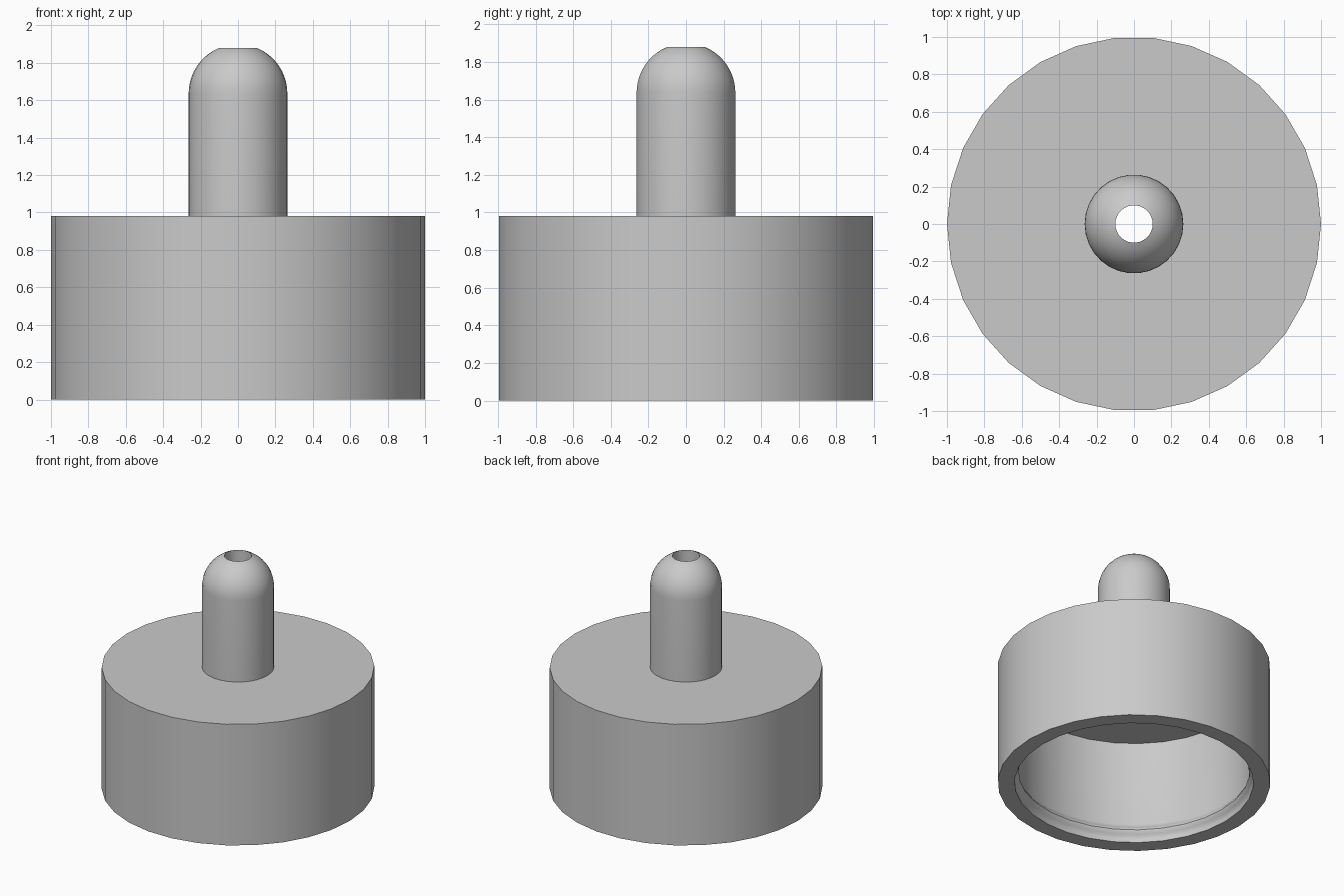
import bpy, bmesh, math

cube = bpy.data.objects.get("Cube")
if cube:
    bpy.data.objects.remove(cube, do_unlink=True)

grey = bpy.data.materials.new("plain grey")
grey.use_nodes = True
colour = (0.59, 0.59, 0.59, 1)
grey.diffuse_color = colour
grey.node_tree.nodes["Principled BSDF"].inputs["Base Color"].default_value = colour

RADIUS, HEIGHT = 1.0, 0.98          # cap
INNER, CEILING = 0.877, 0.838       # hollow inside the cap
BEAD, BEAD_Z, BEAD_HALF = 0.03, 0.09, 0.06   # snap bead near the opening
STEM, SHOULDER, BORE = 0.264, 1.636, 0.1


def ring(bm, radius, z, sides):
    return [bm.verts.new((radius * math.cos(math.tau * i / sides),
                          radius * math.sin(math.tau * i / sides), z))
            for i in range(sides)]


def lathe(name, profile, sides, closed):
    """Revolve a (radius, z) outline about the z axis."""
    bm = bmesh.new()
    rings = [ring(bm, r, z, sides) for r, z in profile]
    following = rings[1:] + (rings[:1] if closed else [])
    for a, b in zip(rings, following):
        for i in range(sides):
            j = (i + 1) % sides
            bm.faces.new((a[i], a[j], b[j], b[i]))
    bmesh.ops.recalc_face_normals(bm, faces=bm.faces)
    mesh = bpy.data.meshes.new(name)
    bm.to_mesh(mesh)
    bm.free()
    mesh.materials.append(grey)
    obj = bpy.data.objects.new(name, mesh)
    bpy.context.collection.objects.link(obj)
    bpy.ops.object.select_all(action="DESELECT")
    obj.select_set(True)
    bpy.context.view_layer.objects.active = obj
    bpy.ops.object.shade_smooth_by_angle(angle=math.radians(30))


# Hollow cap, open below, with a low rounded bead inside the rim
bead = [(INNER - BEAD * (1 + math.cos(math.pi * t / 4)) / 2, BEAD_Z - BEAD_HALF * t / 4)
        for t in range(-4, 5)]
lathe("cap", [(BORE, CEILING), (INNER, CEILING)] + bead +
      [(INNER, 0), (RADIUS, 0), (RADIUS, HEIGHT), (STEM, HEIGHT)], 30, False)

# Tubular stem with a domed tip cut off by the bore
steps = 10
end = math.acos(BORE / STEM)
dome = [(STEM * math.cos(end * i / steps), SHOULDER + STEM * math.sin(end * i / steps))
        for i in range(steps + 1)]
lathe("stem", [(STEM, HEIGHT)] + dome + [(BORE, CEILING)], 30, False)
